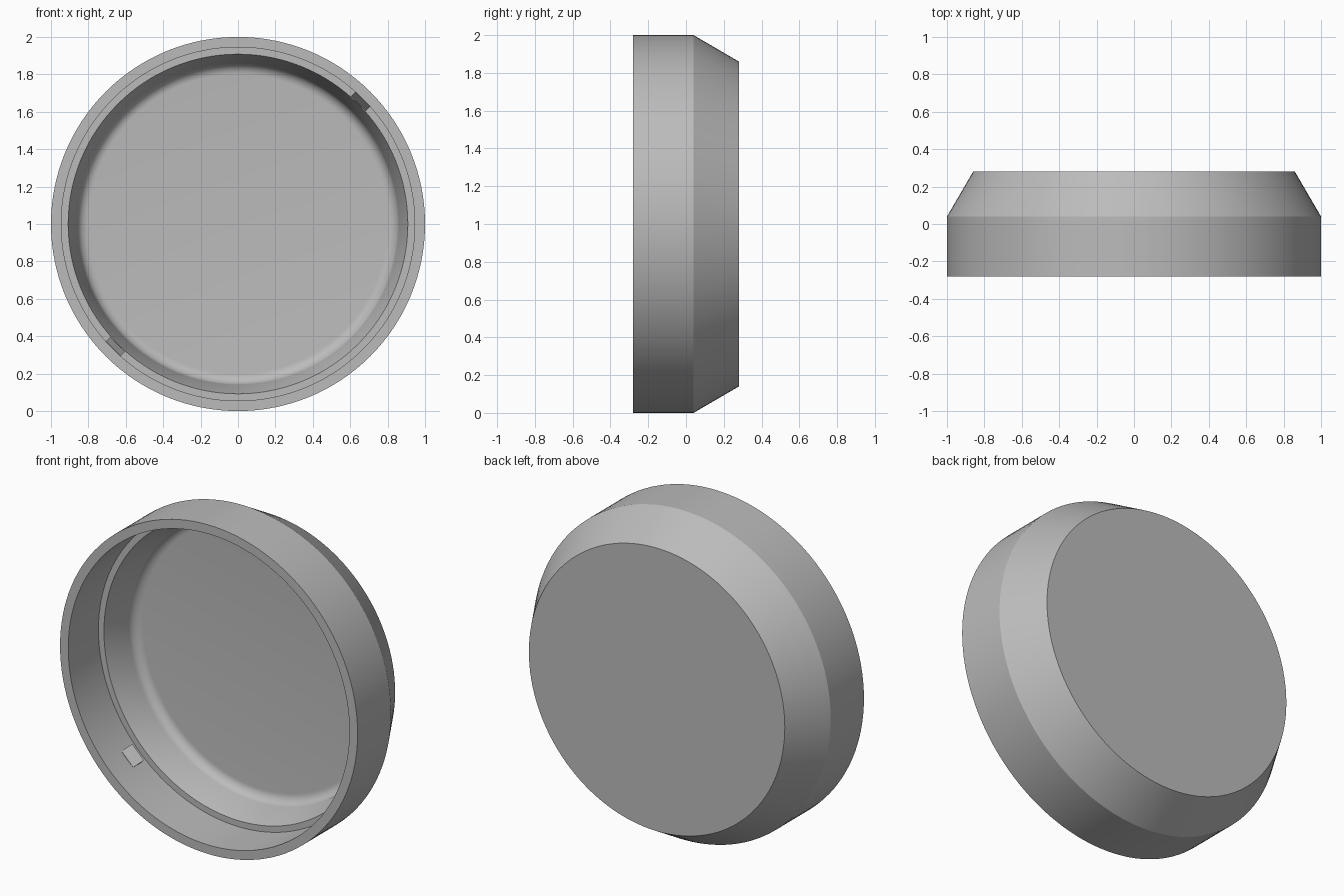
import bpy, bmesh, math
from mathutils import Matrix, Vector

cube = bpy.data.objects.get("Cube")
if cube:
    bpy.data.objects.remove(cube, do_unlink=True)

grey = bpy.data.materials.new("plain grey")
grey.use_nodes = True
grey.diffuse_color = (0.5, 0.5, 0.5, 1)
grey.node_tree.nodes["Principled BSDF"].inputs["Base Color"].default_value = (0.5, 0.5, 0.5, 1)

CENTRE = Vector((0, 0, 1))


def finish(name, bm):
    bmesh.ops.recalc_face_normals(bm, faces=bm.faces)
    mesh = bpy.data.meshes.new(name)
    bm.to_mesh(mesh)
    bm.free()
    mesh.materials.append(grey)
    obj = bpy.data.objects.new(name, mesh)
    bpy.context.collection.objects.link(obj)
    return obj


def lathe(name, profile, steps):
    """Turn (radius, y) points about the y axis through CENTRE."""
    bm = bmesh.new()
    verts = [bm.verts.new((r, y, 1)) for r, y in profile]
    edges = [bm.edges.new(pair) for pair in zip(verts, verts[1:])]
    bmesh.ops.spin(bm, geom=verts + edges, cent=CENTRE, axis=(0, 1, 0),
                   angle=math.tau, steps=steps)
    bmesh.ops.remove_doubles(bm, verts=bm.verts, dist=0.0001)
    return finish(name, bm)


def prism(name, outline, direction, matrix):
    """Extrude a closed outline, then place it on the ring."""
    bm = bmesh.new()
    face = bm.faces.new([bm.verts.new(p) for p in outline])
    made = bmesh.ops.extrude_face_region(bm, geom=[face])["geom"]
    bmesh.ops.translate(bm, vec=direction,
                        verts=[v for v in made if isinstance(v, bmesh.types.BMVert)])
    bm.transform(matrix)
    return finish(name, bm)


def on_ring(degrees):
    # local x points outward, local z runs along the rim
    return Matrix.Translation(CENTRE) @ Matrix.Rotation(-math.radians(degrees), 4, 'Y')


# Shell: back, chamfer, side, rim, ledge, tapered wall, rounded floor corner
fillet = [(0.80 + 0.06 * math.cos(a), 0.17 + 0.06 * math.sin(a))
          for a in (math.pi / 2 * i / 8 for i in range(9))]
shell = lathe("shell", [(0, 0.28), (0.86, 0.28), (1, 0.04), (1, -0.28), (0.945, -0.28),
                        (0.945, 0.01), (0.908, 0.01)] + fillet + [(0, 0.23)], 128)

# Round-ended notch through the rim
arch = [(0.85, -0.24 + 0.1 * math.sin(a), 0.1 * math.cos(a))
        for a in (math.pi * i / 16 for i in range(17))]
arch += [(0.85, -0.4, -0.1), (0.85, -0.4, 0.1)]
cutter = prism("notch_cutter", arch, (0.3, 0, 0), on_ring(113.4))
cutter.hide_render = True
cut = shell.modifiers.new("notch", 'BOOLEAN')
cut.operation = 'DIFFERENCE'
cut.solver = 'EXACT'
cut.object = cutter
bpy.ops.object.select_all(action='DESELECT')
bpy.context.view_layer.objects.active = shell
shell.select_set(True)
bpy.ops.object.modifier_apply(modifier=cut.name)
bpy.data.objects.remove(cutter, do_unlink=True)
bpy.ops.object.shade_smooth_by_angle(angle=math.radians(25))

# Two opposite snap wedges inside the rim
wedge = [(0.955, -0.11, -0.055), (0.942, -0.11, -0.055),
         (0.91, -0.04, -0.055), (0.955, -0.04, -0.055)]
for name, angle in (("upper_snap_tab", 45), ("lower_snap_tab", 225)):
    prism(name, wedge, (0, 0, 0.11), on_ring(angle))
